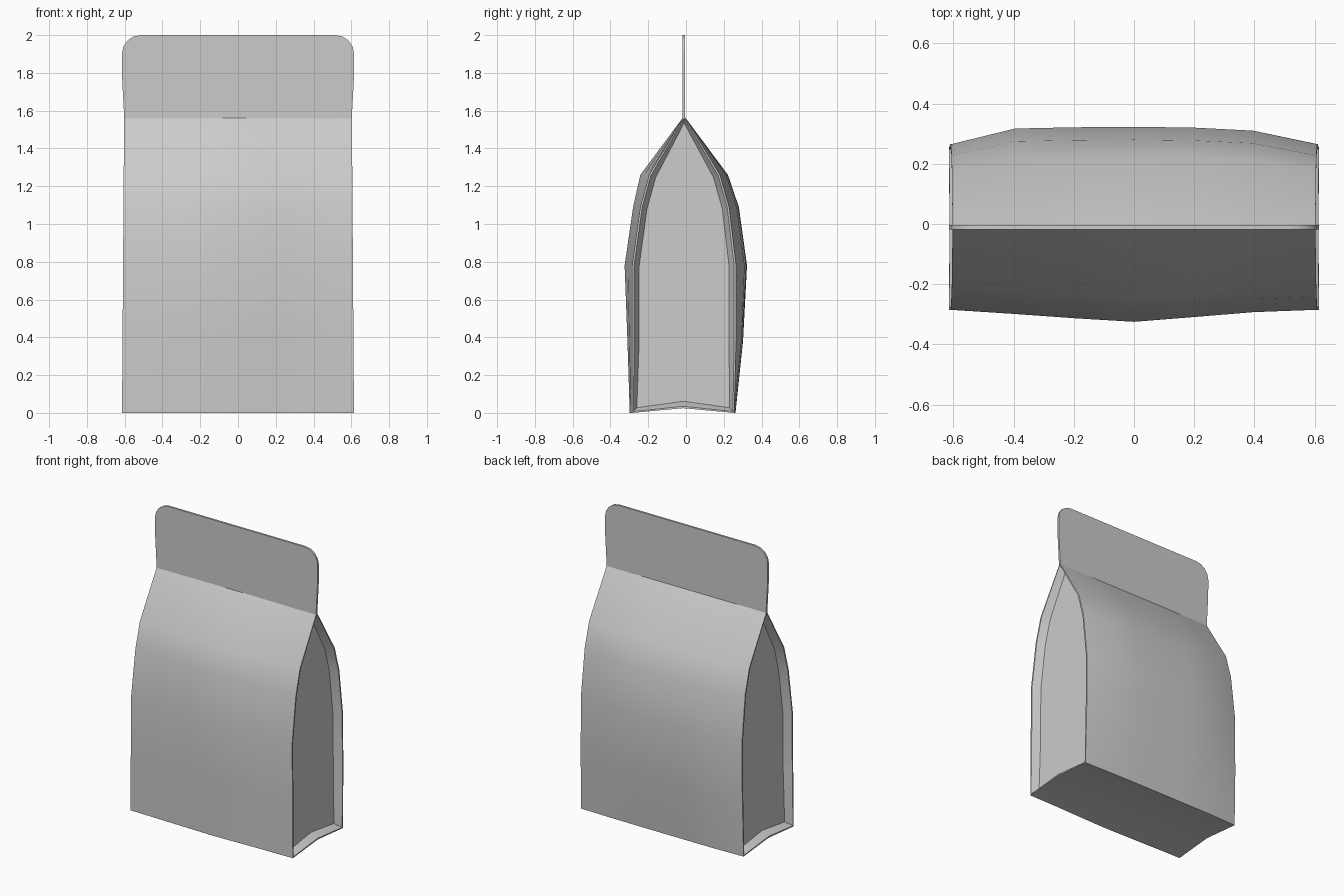
import bpy, bmesh, math

if "Cube" in bpy.data.objects:
    bpy.data.objects.remove(bpy.data.objects["Cube"])


def finish(bm, name):
    bmesh.ops.recalc_face_normals(bm, faces=bm.faces[:])
    me = bpy.data.meshes.new(name)
    bm.to_mesh(me)
    bm.free()
    ob = bpy.data.objects.new(name, me)
    bpy.context.collection.objects.link(ob)
    bpy.ops.object.select_all(action='DESELECT')
    ob.select_set(True)
    bpy.context.view_layer.objects.active = ob
    bpy.ops.object.shade_smooth_by_angle(angle=math.radians(30))
    return ob


# pouch body: rows of (z, front edge y, front middle y, back edge y, back middle y)
ROWS = [(0.00, -0.285, -0.298, 0.255, 0.262),
        (0.38, -0.285, -0.310, 0.265, 0.302),
        (0.78, -0.285, -0.325, 0.265, 0.323),
        (1.09, -0.242, -0.280, 0.228, 0.280),
        (1.26, -0.195, -0.242, 0.180, 0.222)]
# columns of (x factor, front bulge, back bulge)
COLUMNS = [(-1, 0, 0), (-0.65, 0.35, 0.9), (-0.33, 0.7, 0.97), (0, 1, 1),
           (0.33, 0.6, 0.95), (0.65, 0.2, 0.78), (1, 0, 0)]

bm = bmesh.new()
rings = []
for fx, front, back in COLUMNS:
    pts = [(fe + (fm - fe) * front, z) for z, fe, fm, be, b in ROWS]
    pts += [(-0.01, 1.572)]
    pts += [(be + (b - be) * back, z) for z, fe, fm, be, b in reversed(ROWS)]
    pts += [(-0.015, 0.025)]
    rings.append([bm.verts.new((fx * (0.614 - 0.007 * z), y, z)) for y, z in pts])
n = len(rings[0])
for a, b in zip(rings, rings[1:]):
    for i in range(n):
        j = (i + 1) % n
        bm.faces.new((a[i], a[j], b[j], b[i]))
caps = [bm.faces.new(rings[0]), bm.faces.new(rings[-1])]
bmesh.ops.recalc_face_normals(bm, faces=bm.faces[:])
# side gussets: thin rim, then sloping wall to a recessed panel
bmesh.ops.inset_individual(bm, faces=caps, thickness=0.01)
bmesh.ops.inset_individual(bm, faces=caps, thickness=0.027, depth=-0.05)
finish(bm, "pouch_body")

# flat sealed flap with rounded top corners
bm = bmesh.new()
R, W, TOP = 0.1, 0.615, 2.0
right = [(0.602, 1.555), (0.614, 1.78)]
for k in range(5):
    t = math.radians(90 * k / 4)
    right.append((W - R + R * math.cos(t), TOP - R + R * math.sin(t)))
outline = right + [(-x, z) for x, z in reversed(right)]
face = bm.faces.new([bm.verts.new((x, -0.018, z)) for x, z in outline])
ext = bmesh.ops.extrude_face_region(bm, geom=[face])
verts = [g for g in ext["geom"] if isinstance(g, bmesh.types.BMVert)]
bmesh.ops.translate(bm, verts=verts, vec=(0, 0.014, 0))
finish(bm, "seal_flap")
